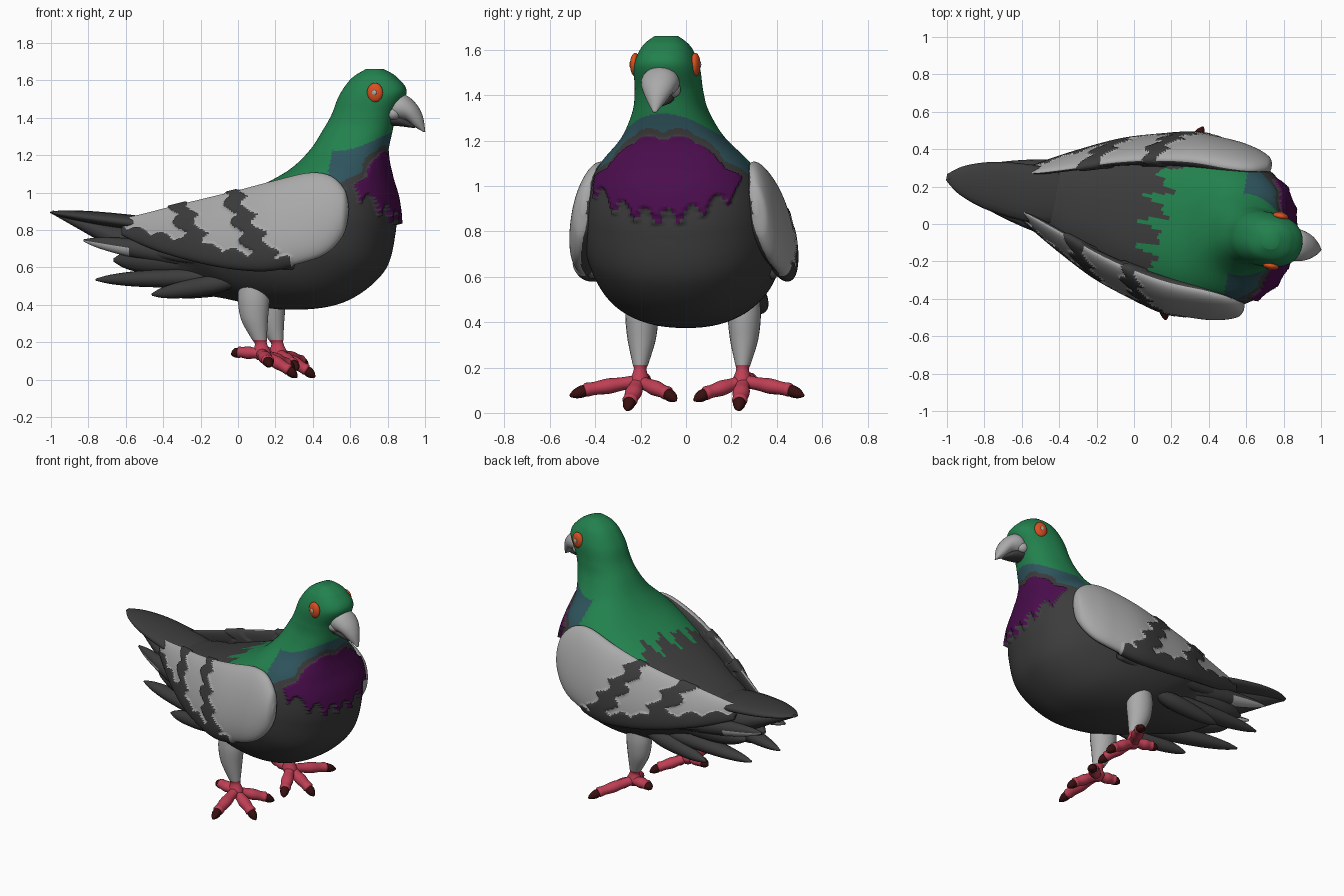
import bpy, bmesh, math
from mathutils import Vector, Matrix

if "Cube" in bpy.data.objects:
    bpy.data.objects.remove(bpy.data.objects["Cube"])

# Palette
def mat(name, r, g, b):
    m = bpy.data.materials.new(name)
    m.diffuse_color = (r, g, b, 1)
    m.use_nodes = True
    m.node_tree.nodes["Principled BSDF"].inputs["Base Color"].default_value = m.diffuse_color
    return m

DARK = mat("charcoal", .045, .045, .045)
GREY = mat("light_grey", .40, .40, .40)
GREEN = mat("green", .016, .22, .075)
TEAL = mat("teal", .028, .09, .11)
PURPLE = mat("purple", .07, .004, .075)
PINK = mat("pink", .52, .05, .09)
CLAW = mat("claw_brown", .04, .005, .005)
ORANGE = mat("orange", .70, .08, .015)

# The bird is symmetric about its own axis, which is turned 11 degrees
TURN = Matrix.Translation((0, .056, 0)) @ Matrix.Rotation(math.radians(-11), 4, 'Z')


def catmull(rows, steps):
    out = []
    n = len(rows)
    for i in range(n - 1):
        p = [rows[max(0, min(n - 1, i + k))] for k in (-1, 0, 1, 2)]
        for s in range(steps):
            t = s / steps
            out.append([b + .5 * t * (c - a + t * (2 * a - 5 * b + 4 * c - d + t * (3 * (b - c) + d - a)))
                        for a, b, c, d in zip(*p)])
    return out + [list(rows[-1])]


def loft(name, stations, mats, steps=6, segs=24, power=2.0, rule=None, push=None):
    """Skin oval rings; each station is two opposite rim points and a half-width vector."""
    bm = bmesh.new()
    rings = []
    for row in catmull([tuple(a) + tuple(b) + tuple(w) for a, b, w in stations], steps):
        a, b, w = Vector(row[:3]), Vector(row[3:6]), Vector(row[6:])
        ring = []
        for k in range(segs):
            th = 2 * math.pi * k / segs
            c, s = [math.copysign(abs(q) ** (2 / power), q) for q in (math.cos(th), math.sin(th))]
            ring.append(bm.verts.new((a + b) / 2 + (a - b) / 2 * c + w * s))
        rings.append(ring)
    for r0, r1 in zip(rings, rings[1:]):
        for k in range(segs):
            j = (k + 1) % segs
            bm.faces.new((r0[k], r0[j], r1[j], r1[k]))
    bm.faces.new(rings[0])
    bm.faces.new(rings[-1])
    bmesh.ops.recalc_face_normals(bm, faces=bm.faces)
    bm.normal_update()
    for f in bm.faces:
        f.smooth = True
        if rule:
            f.material_index = rule(f.calc_center_median(), f.normal)
    if push:
        for v, d in [(v, v.normal * push(v.co)) for v in bm.verts]:
            v.co += d
    me = bpy.data.meshes.new(name)
    bm.to_mesh(me)
    bm.free()
    for m in mats:
        me.materials.append(m)
    ob = bpy.data.objects.new(name, me)
    ob.matrix_world = TURN
    bpy.context.collection.objects.link(ob)
    return ob


def spindle(name, base, tip, wide, tall, profile, mats, rule=None):
    """Tapered blade or toe between two points."""
    base, tip = Vector(base), Vector(tip)
    side = (tip - base).cross(Vector((0, 0, 1))).normalized()
    up = side.cross(tip - base).normalized()
    st = []
    for t, r in profile:
        c = base.lerp(tip, t)
        st.append((c + up * tall * r, c - up * tall * r, side * wide * r))
    return loft(name, st, mats, 5, 16, rule=rule)


# ---- Body, neck and head: back point, front point, half width
body = [(.70, 1.662, .79, 1.662, .05), (.62, 1.61, .86, 1.62, .105), (.555, 1.52, .915, 1.54, .14),
        (.515, 1.42, .86, 1.42, .148), (.47, 1.34, .835, 1.32, .165), (.40, 1.23, .81, 1.20, .225),
        (.30, 1.13, .82, 1.08, .325), (.16, 1.05, .845, .95, .385), (0, .98, .845, .78, .42),
        (-.15, .93, .78, .57, .425), (-.30, .88, .56, .41, .39), (-.42, .86, .25, .375, .32),
        (-.52, .84, -.05, .43, .22), (-.62, .83, -.35, .50, .14), (-.76, .845, -.68, .70, .09),
        (-1.01, .905, -1.01, .885, .01)]


def bib(p, grow=0.0):
    v = abs(p.y)
    low = .815 + 1.2 * v * v + .085 * abs(math.sin(math.pi * (p.y + .02) / .1))
    top = 1.2 - .9 * max(0, v - .12) + .02 * abs(math.sin(p.y * 24))
    return p.x > .5 and v < .32 + grow and low < p.z < top + grow


def body_colour(p, n):
    if bib(p):
        return 3
    if bib(p, .035):
        return 0
    if p.z > 1.32 - 2 * p.y ** 2 or p.x < .555:
        jag = .06 * math.sin(p.y * 47) + .04 * math.sin(p.y * 90 + 1)
        return 1 if p.x > .12 + jag and p.z > .98 else 0
    return 2 if p.z > 1.03 + .025 * math.sin(p.y * 80) else 0


loft("body", [((a, 0, b), (c, 0, d), (0, w, 0)) for a, b, c, d, w in body],
     [DARK, GREEN, TEAL, PURPLE], 20, 160, 2.3, body_colour,
     lambda p: .006 + .028 * (1.2 - p.z) / .38 if bib(p) else 0)

# ---- Beak
loft("upper_beak", [((a, 0, b), (c, 0, d), (0, w, 0)) for a, b, c, d, w in
     [(.82, 1.49, .81, 1.41, .06), (.90, 1.525, .86, 1.39, .085), (.965, 1.48, .92, 1.385, .072),
      (1.005, 1.41, .965, 1.35, .042), (1.02, 1.325, 1.01, 1.325, .008)]], [GREY])
loft("lower_beak", [((a, 0, b), (c, 0, d), (0, w, 0)) for a, b, c, d, w in
     [(.81, 1.43, .80, 1.36, .05), (.90, 1.41, .88, 1.355, .055), (.965, 1.36, .96, 1.345, .02)]], [DARK])

# ---- Tail
BLADE = [(0, .5), (.3, 1), (.65, .9), (.88, .55), (1, .12)]
spindle("tail_feather", (-.25, 0, .80), (-1.02, 0, .895), .15, .04, BLADE, [DARK])

# ---- Wings: length position, top edge, bottom edge, half thickness
wing = [(.675, .38, .94, .39, .87, .015), (.65, .365, 1.02, .41, .77, .045), (.57, .345, 1.09, .435, .68, .065),
        (.45, .335, 1.105, .45, .63, .075), (.25, .33, 1.06, .45, .59, .075), (.05, .30, 1.01, .41, .60, .06),
        (-.15, .25, .965, .35, .635, .05), (-.35, .18, .92, .26, .685, .035),
        (-.50, .13, .885, .18, .735, .025), (-.60, .10, .865, .13, .78, .008)]


def bar(p):
    f = p.x - .07 - (.95 - p.z) * .6 + .06 * abs(math.sin(p.z * 32)) - .025   # slanted scalloped bars
    half = .052 + .09 * max(0, .95 - p.z)
    low = .60 + .2 * max(0, .25 - p.x) + .035 + .03 * abs(math.sin(p.x * 22))
    return abs(f) < half or abs(f + .34) < .062 or (p.x < .38 and p.z < low)


for s, side in ((-1, "near"), (1, "far")):
    def wing_colour(p, n, s=s):
        return 1 if n.y * s < -.35 or bar(p) else 0

    loft(side + "_wing", [((u, s * a, b), (u, s * c, d), (0, s * w, .25 * w)) for u, a, b, c, d, w in wing],
         [GREY, DARK], 18, 128, 2.0, wing_colour, lambda p: .009 if bar(p) else 0)

    # Flight feathers under the wing
    for i, (b, t, w, h) in enumerate([
            ((.38, .41, .615), (-.50, .17, .69), .035, .05), ((-.05, .22, .63), (-.82, .10, .745), .05, .055),
            ((.05, .20, .55), (-.75, .12, .535), .06, .05), ((.05, .25, .53), (-.43, .20, .455), .05, .05),
            ((-.10, .14, .64), (-.66, .08, .64), .09, .085)]):
        spindle(f"{side}_flight_feather_{i + 1}", (b[0], s * b[1], b[2]), (t[0], s * t[1], t[2]), w, h, BLADE,
                [DARK, GREY], lambda p, n, i=i: int(i == 1 and p.x < -.55 and n.z < .1))

    # Eye with small pale pupil, and the swelling at the beak's root
    for nm, r, c, m in (("eye", (.043, .022, .052), (.772, .135, 1.535), ORANGE),
                        ("pupil", (.013, .005, .014), (.772, .156, 1.535), GREY),
                        ("beak_root", (.04, .035, .035), (.855, .05, 1.425), GREY)):
        bpy.ops.mesh.primitive_uv_sphere_add(segments=24, ring_count=12)
        ob = bpy.context.object
        ob.name = f"{side}_{nm}"
        ob.data.materials.append(m)
        ob.data.transform(Matrix.Translation((c[0], s * c[1], c[2])) @ Matrix.Diagonal((*r, 1)))
        ob.matrix_world = TURN
        bpy.ops.object.shade_smooth()

    # Leg: grey feathered thigh, pink ankle
    loft(side + "_leg", [((u - r, s * .23, z), (u + r, s * .23, z), (0, r * .85, 0)) for u, z, r in
         [(.13, .50, .08), (.13, .42, .085), (.135, .32, .072), (.16, .22, .042), (.17, .19, .033),
          (.175, .14, .05), (.18, .105, .03)]], [GREY, PINK], 6, 24, rule=lambda p, n: int(p.z < .21))

    # Toes and claws
    foot = Vector((.175, s * .235, .14))
    for i, (u, v, z) in enumerate([(.37, .25, .012), (.275, .525, .075), (.315, .04, .055), (.01, .24, .135)]):
        tip = Vector((u, s * v, z))
        knee = foot.lerp(tip, .8)
        knee.z += .012
        spindle(f"{side}_toe_{i + 1}", foot, knee, .038, .034,
                [(0, .85), (.3, .85), (.55, 1), (.8, .85), (.95, .9), (1, .6)], [PINK])
        spindle(f"{side}_claw_{i + 1}", foot.lerp(knee, .93), tip, .028, .027,
                [(0, .8), (.3, 1), (.7, .75), (1, .2)], [CLAW])
